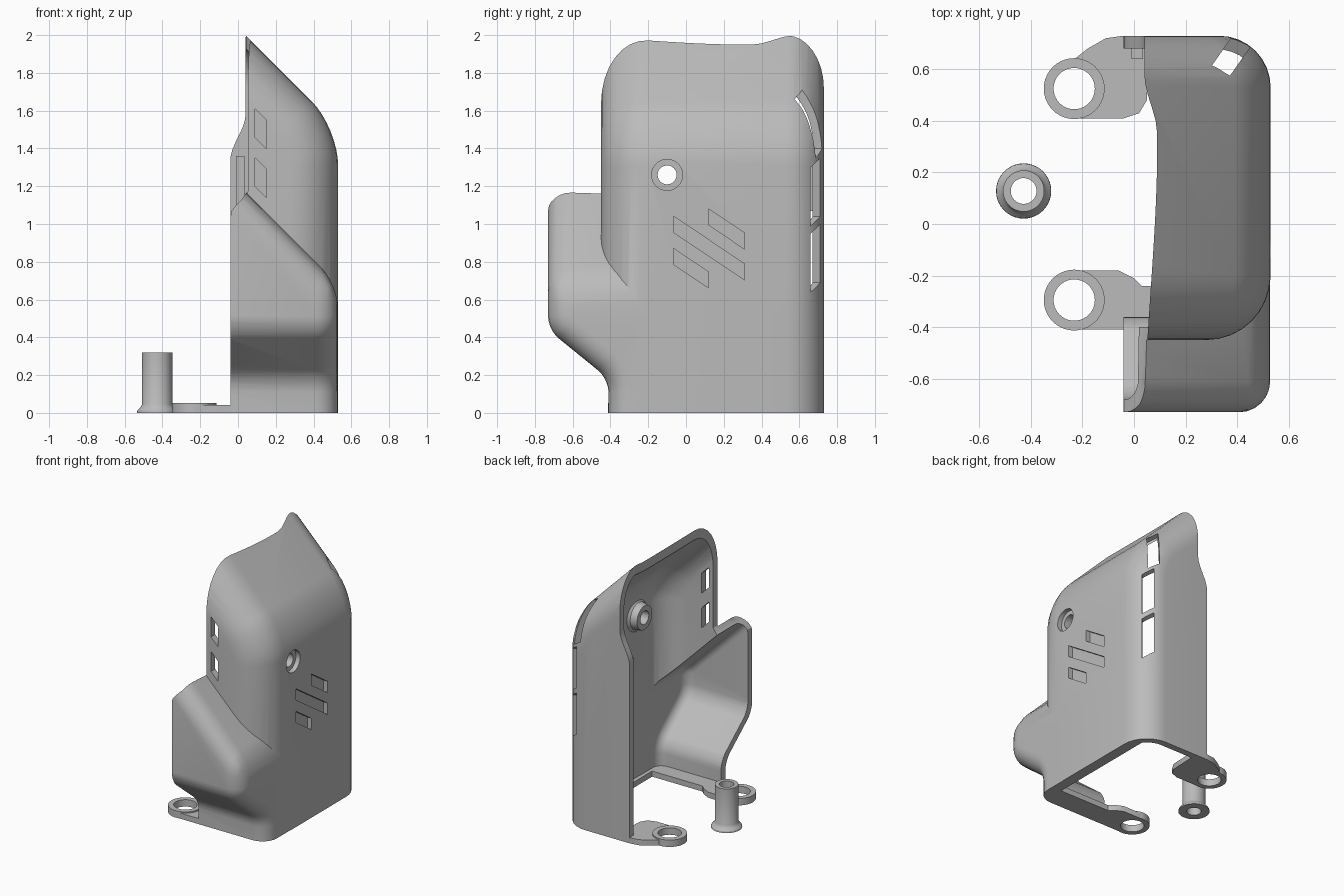
import bpy, bmesh, math
from mathutils import Matrix, Vector

if "Cube" in bpy.data.objects:
    bpy.data.objects.remove(bpy.data.objects["Cube"], do_unlink=True)

grey = bpy.data.materials.new("plain grey")
grey.use_nodes = True
grey.diffuse_color = (0.5, 0.5, 0.5, 1)
grey.node_tree.nodes["Principled BSDF"].inputs["Base Color"].default_value = (0.5, 0.5, 0.5, 1)


def finish(name, bm):
    bmesh.ops.recalc_face_normals(bm, faces=bm.faces[:])
    mesh = bpy.data.meshes.new(name)
    bm.to_mesh(mesh)
    bm.free()
    mesh.materials.append(grey)
    obj = bpy.data.objects.new(name, mesh)
    bpy.context.collection.objects.link(obj)
    return obj


def prism_bm(pts, axis, lo, hi):
    """Extrude a 2D outline along an axis."""
    place = {"x": lambda a, b, d: (d, a, b), "y": lambda a, b, d: (a, d, b),
             "z": lambda a, b, d: (a, b, d)}[axis]
    bm = bmesh.new()
    ends = [[bm.verts.new(place(a, b, d)) for a, b in pts] for d in (lo, hi)]
    for end in ends:
        bm.faces.new(end)
    for i in range(len(pts)):
        j = (i + 1) % len(pts)
        bm.faces.new((ends[0][i], ends[0][j], ends[1][j], ends[1][i]))
    bmesh.ops.recalc_face_normals(bm, faces=bm.faces[:])
    return bm


def prism(name, pts, axis, lo, hi):
    return finish(name, prism_bm(pts, axis, lo, hi))


def lathe(name, profile, matrix, steps=40):
    """Spin a closed (radius, height) outline about the local z axis."""
    bm = bmesh.new()
    vs = [bm.verts.new((r, 0, z)) for r, z in profile]
    es = [bm.edges.new((vs[i - 1], vs[i])) for i in range(len(vs))]
    bmesh.ops.spin(bm, geom=vs + es, cent=(0, 0, 0), axis=(0, 0, 1),
                   angle=math.tau, steps=steps)
    bmesh.ops.remove_doubles(bm, verts=bm.verts[:], dist=0.0001)
    bm.transform(matrix)
    return finish(name, bm)


def cylinder(name, radius, depth, matrix):
    bm = bmesh.new()
    bmesh.ops.create_cone(bm, cap_ends=True, segments=40, radius1=radius,
                          radius2=radius, depth=depth, matrix=matrix)
    return finish(name, bm)


def boolean(obj, tool, operation="DIFFERENCE"):
    mod = obj.modifiers.new("cut", "BOOLEAN")
    mod.operation, mod.solver, mod.object = operation, "EXACT", tool
    bpy.context.view_layer.objects.active = obj
    bpy.ops.object.modifier_apply(modifier=mod.name)
    bpy.data.objects.remove(tool, do_unlink=True)


def bevel(bm, edges, width, segments):
    bmesh.ops.bevel(bm, geom=edges, offset=width, offset_type="OFFSET", segments=segments,
                    profile=0.5, affect="EDGES", clamp_overlap=False)


def flat(edge, axis, value):
    return all(abs(v.co[axis] - value) < 0.0005 for v in edge.verts)


def upper_form(t, left, base):
    """Tall hood with a sloped roof, inset by t."""
    x, ridge = 0.53 - t, 1.51 - 0.414 * t
    front, back = -0.45 + t, 0.73 - t
    bm = prism_bm([(left, base), (x, base), (x, ridge), (left, ridge + x - left)],
                  "y", front, back)
    bevel(bm, [e for e in bm.edges if flat(e, 0, x) and flat(e, 2, ridge)],
          0.414 * (0.48 - t), 8)
    for y, radius in ((front, 0.25), (back, 0.2)):
        bevel(bm, [e for e in bm.edges if flat(e, 1, y) and not flat(e, 2, base)
                   and not flat(e, 0, left)], radius - t, 8)
    # tuck the foot of the front wall behind the lower form
    bmesh.ops.bisect_plane(bm, geom=bm.verts[:] + bm.edges[:] + bm.faces[:],
                           plane_co=(0, 0, 0.5), plane_no=(0, 0, 1))
    for v in bm.verts:
        if v.co.z < 0.3 and v.co.y < 0:
            v.co.y += 0.18 * (0.5 - base)
    return finish("upper", bm)


def lower_form(t, left, base):
    """Projecting front bulge with sloped top and underside, inset by t."""
    x, f, k = 0.528 - t, -0.73 + t, 0.476 * t
    bm = prism_bm([(0.3, base), (-0.41 + t, base), (-0.41 + t, 0.18 + k), (f, 0.44 + k),
                   (f, 1.9), (0.3, 1.9)], "x", left, x)
    cut = bmesh.ops.bisect_plane(bm, geom=bm.verts[:] + bm.edges[:] + bm.faces[:],
                                 plane_co=(0, 0, 1.21 - 1.414 * t), plane_no=(1, 0, 1),
                                 clear_outer=True)
    bmesh.ops.holes_fill(bm, edges=[g for g in cut["geom_cut"]
                                    if isinstance(g, bmesh.types.BMEdge)])
    bmesh.ops.recalc_face_normals(bm, faces=bm.faces[:])
    bevel(bm, [e for e in bm.edges if abs(e.verts[0].co.x - e.verts[1].co.x) > 0.5
               and all(v.co.y < -0.3 and 0.1 < v.co.z < 0.6 for v in e.verts)], 0.07, 5)
    bevel(bm, [e for e in bm.edges if not flat(e, 0, left) and not flat(e, 2, base)
               and not flat(e, 1, 0.3) and e.calc_face_angle(0) > 0.6], 0.12 - t, 6)
    return finish("lower", bm)


def smooth(a, b, v):
    s = min(max((v - a) / (b - a), 0), 1)
    return s * s * (3 - 2 * s)


def opening_tool():
    """Solid that trims the open side along a curved edge."""
    bm = bmesh.new()
    bmesh.ops.create_grid(bm, x_segments=36, y_segments=80, size=1)
    for v in bm.verts:
        y, z = v.co.x * 0.9, 1.1 + v.co.y * 1.3
        top = 0.04 + 0.05 * smooth(-0.8, 0.3, y) * (1 - smooth(0.35, 0.58, y))
        step = smooth(1.34, 1.58, z) if y > 0 else smooth(1.05, 1.17, z)
        v.co = Vector((-0.04 + (top + 0.04) * step, y, z))
    ext = bmesh.ops.extrude_face_region(bm, geom=bm.faces[:], use_keep_orig=True)
    for g in ext["geom"]:
        if isinstance(g, bmesh.types.BMVert):
            g.co.x = -0.6
    return finish("opening", bm)


# shell: outer form minus inner form
shell = upper_form(0, -0.3, 0)
shell.name = "shell"
boolean(shell, lower_form(0, -0.31, 0), "UNION")
cavity = upper_form(0.05, -0.4, -0.1)
boolean(cavity, lower_form(0.05, -0.41, -0.11), "UNION")
boolean(shell, cavity)
boolean(shell, opening_tool())

# front wall windows
for z in (1.61, 1.35):
    boolean(shell, prism("window", [(0.09, z), (0.15, z - 0.06), (0.15, z - 0.21),
                                    (0.09, z - 0.15)], "y", -0.6, -0.3))

# back corner windows
for x, y, z, turn in ((0.45, 0.685, 0.82, -45), (0.45, 0.685, 1.17, -45), (0.39, 0.67, 1.53, -35)):
    bm = prism_bm([(-0.04, z + 0.18), (0.04, z + 0.13), (0.04, z - 0.18), (-0.04, z - 0.13)],
                  "y", -0.15, 0.15)
    bm.transform(Matrix.Translation((x, y, 0)) @ Matrix.Rotation(math.radians(turn), 4, "Z"))
    boolean(shell, finish("corner_window", bm))

# slanted blind slots on the closed side
for y0, y1, z in ((0.12, 0.31, 1.08), (-0.065, 0.31, 1.04), (-0.065, 0.12, 0.87)):
    drop = (y1 - y0) * 0.67
    boolean(shell, prism("slot", [(y0, z), (y1, z - drop), (y1, z - drop - 0.085),
                                  (y0, z - 0.085)], "x", 0.495, 0.6))

# screw hole with counterbore and inner boss
sideways = Matrix.Rotation(math.pi / 2, 4, "Y")
boolean(shell, cylinder("bore", 0.05, 0.3, Matrix.Translation((0.5, -0.1, 1.26)) @ sideways))
boolean(shell, cylinder("counterbore", 0.082, 0.2, Matrix.Translation((0.595, -0.1, 1.26)) @ sideways))
lathe("screw_boss", [(0.05, 0), (0.09, 0), (0.1, 0.05), (0.13, 0.075), (0.05, 0.075)],
      Matrix.Translation((0.415, -0.1, 1.26)) @ sideways)

# foot plates with mounting rings
plates = {
    "front_foot": (-0.295, [(-0.23, -0.41), (0.38, -0.408), (0.47, -0.37), (0.51, -0.28),
                            (0.51, -0.24), (0.03, -0.24), (0, -0.21), (-0.06, -0.18), (-0.23, -0.18)]),
    "back_foot": (0.525, [(-0.23, 0.41), (-0.04, 0.41), (0.02, 0.43), (0.05, 0.48), (0.06, 0.72),
                          (-0.04, 0.73), (-0.11, 0.72), (-0.18, 0.68), (-0.23, 0.64)]),
}
for name, (y, outline) in plates.items():
    plate = prism(name, outline, "z", 0, 0.042)
    spot = Matrix.Translation((-0.232, y, 0))
    boolean(plate, cylinder("hole", 0.1, 0.3, spot))
    lathe(name + "_ring", [(0.08, 0), (0.118, 0), (0.118, 0.052), (0.08, 0.052)], spot)
prism("side_rim", [(0.45, -0.3), (0.51, -0.3), (0.51, 0.58), (0.45, 0.64)], "z", 0, 0.042)

# small rib behind the open edge of the back wall
prism("back_rib", [(-0.01, 0.64), (0.035, 0.64), (0.035, 0.7), (-0.01, 0.7)], "z", 1.07, 1.36)

# loose hollow pin with flared foot
lathe("pin", [(0.05, 0), (0.107, 0), (0.105, 0.012), (0.088, 0.03), (0.08, 0.045),
              (0.08, 0.32), (0.05, 0.32)], Matrix.Translation((-0.428, 0.128, 0)))

# smooth shading with sharp creases
for obj in bpy.context.scene.objects:
    if obj.type == "MESH":
        bpy.ops.object.select_all(action="DESELECT")
        obj.select_set(True)
        bpy.context.view_layer.objects.active = obj
        bpy.ops.object.shade_smooth_by_angle(angle=math.radians(30))
